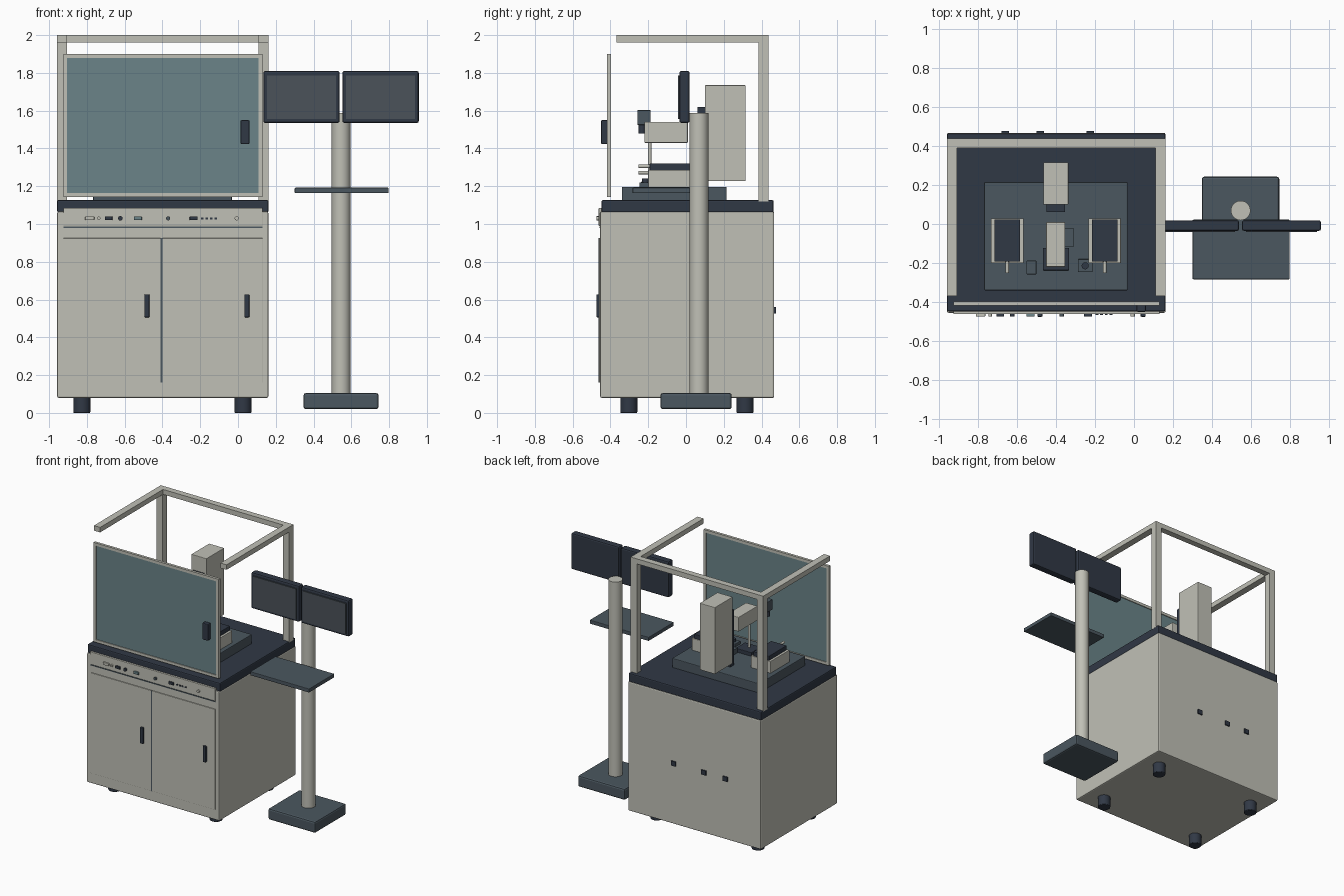
import bpy
import bmesh
from mathutils import Vector, Matrix

default_cube = bpy.data.objects.get("Cube")
if default_cube:
    bpy.data.objects.remove(default_cube, do_unlink=True)


def make_material(name, colour):
    material = bpy.data.materials.new(name)
    material.use_nodes = True
    rgba = (*colour, 1.0)
    material.diffuse_color = rgba
    shader = next(n for n in material.node_tree.nodes if n.type == "BSDF_PRINCIPLED")
    shader.inputs["Base Color"].default_value = rgba
    shader.inputs["Roughness"].default_value = 0.6
    return material


CREAM = make_material("warm_grey_paint", (0.53, 0.53, 0.47))
NAVY = make_material("dark_navy", (0.03, 0.04, 0.06))
SLATE = make_material("slate_grey", (0.07, 0.095, 0.115))
GLASS = make_material("teal_glass", (0.145, 0.23, 0.25))
SCREEN = make_material("screen_grey", (0.07, 0.085, 0.10))


def finish(name, bm, material, bevel=0.0):
    mesh = bpy.data.meshes.new(name)
    bm.to_mesh(mesh)
    bm.free()
    mesh.materials.append(material)
    obj = bpy.data.objects.new(name, mesh)
    bpy.context.collection.objects.link(obj)
    if bevel:
        modifier = obj.modifiers.new("soft_edges", "BEVEL")
        modifier.width = bevel
        modifier.segments = 2
        modifier.limit_method = "ANGLE"
    return obj


def box(name, x, y, z, material, bevel=0.0):
    """Box from a (low, high) range on each axis."""
    ranges = (x, y, z)
    bm = bmesh.new()
    bmesh.ops.create_cube(bm, size=1)
    bmesh.ops.scale(bm, vec=[high - low for low, high in ranges], verts=bm.verts)
    bmesh.ops.translate(bm, vec=[(low + high) / 2 for low, high in ranges], verts=bm.verts)
    return finish(name, bm, material, bevel)


def rod(name, start, end, radius, material, bevel=0.0):
    """Round bar between two points."""
    start, end = Vector(start), Vector(end)
    axis = end - start
    turn = axis.to_track_quat("Z", "Y").to_matrix().to_4x4()
    bm = bmesh.new()
    bmesh.ops.create_cone(bm, cap_ends=True, segments=32, radius1=radius, radius2=radius,
                          depth=axis.length, matrix=Matrix.Translation((start + end) / 2) @ turn)
    obj = finish(name, bm, material, bevel)
    bpy.ops.object.select_all(action="DESELECT")
    obj.select_set(True)
    bpy.context.view_layer.objects.active = obj
    bpy.ops.object.shade_smooth_by_angle()
    return obj


def frame(name, x, y, z, border, material):
    """Upright rectangular border made of four bars."""
    inner_z = (z[0] + border, z[1] - border)
    box(name + "_bottom", x, y, (z[0], inner_z[0]), material)
    box(name + "_top", x, y, (inner_z[1], z[1]), material)
    box(name + "_right", (x[0], x[0] + border), y, inner_z, material)
    box(name + "_left", (x[1] - border, x[1]), y, inner_z, material)


# Cabinet, worktop and feet
WIDTH = (-0.957, 0.161)
FACE = (-0.925, 0.13)
box("cabinet_body", WIDTH, (-0.455, 0.467), (0.08, 1.065), CREAM, 0.008)
box("worktop", WIDTH, (-0.447, 0.464), (1.06, 1.127), NAVY, 0.008)
for side, x in (("right", -0.827), ("left", 0.027)):
    for end, y in (("front", -0.303), ("back", 0.313)):
        rod(f"{end}_{side}_foot", (x, y, 0), (x, y, 0.09), 0.045, NAVY, 0.004)

# Doors, seams and handles
SEAM = -0.405
box("right_door", (FACE[0], SEAM), (-0.461, -0.45), (0.16, 0.925), CREAM, 0.002)
box("left_door", (SEAM, FACE[1]), (-0.461, -0.45), (0.16, 0.925), CREAM, 0.002)
box("door_seam", (SEAM - 0.004, SEAM + 0.004), (-0.462, -0.455), (0.16, 0.925), SLATE)
box("panel_seam", FACE, (-0.459, -0.452), (0.979, 0.986), SLATE)
for side, x in (("right", -0.482), ("left", 0.047)):
    box(f"{side}_door_handle", (x - 0.013, x + 0.013), (-0.475, -0.455), (0.506, 0.628), NAVY, 0.004)

# Control panel with buttons
box("control_panel", FACE, (-0.462, -0.44), (0.99, 1.084), CREAM, 0.002)
Z = 1.03
for name, x, half, material in (
        ("power_switch", -0.785, 0.024, CREAM), ("data_port", -0.685, 0.02, NAVY),
        ("status_display", -0.53, 0.021, GLASS), ("socket", -0.235, 0.021, NAVY)):
    box(name, (x - half, x + half), (-0.474, -0.46), (Z - 0.01, Z + 0.01), material, 0.003)
for name, x, radius, material in (
        ("round_cream_button", -0.737, 0.009, CREAM), ("round_dark_button", -0.623, 0.012, NAVY),
        ("round_port", -0.37, 0.011, SLATE), ("lock", -0.007, 0.011, CREAM)):
    rod(name, (x, -0.474, Z), (x, -0.46, Z), radius, material)
for i in range(4):
    x = -0.19 + 0.024 * i
    box(f"indicator_{i}", (x - 0.007, x + 0.007), (-0.466, -0.46), (Z - 0.006, Z + 0.004), NAVY)

# Rear connectors
for i, x in enumerate((-0.66, -0.48, -0.225)):
    box(f"rear_connector_{i}", (x - 0.019, x + 0.019), (0.46, 0.476), (0.525, 0.56), NAVY)

# Overhead frame: two back posts, two side rails, one back rail
BAR = 0.052
for side, x in (("right", WIDTH[0]), ("left", WIDTH[1] - BAR)):
    box(f"{side}_post", (x, x + BAR), (0.385, 0.437), (1.12, 1.965), CREAM)
    box(f"{side}_rail", (x, x + BAR), (-0.368, 0.437), (1.962, 2.0), CREAM)
box("back_rail", (WIDTH[0] + BAR, WIDTH[1] - BAR), (0.39, 0.437), (1.962, 2.0), CREAM)

# Front window
frame("window_frame", FACE, (-0.418, -0.398), (1.143, 1.9), 0.021, CREAM)
box("window_glass", (-0.905, 0.11), (-0.412, -0.404), (1.163, 1.88), GLASS)
box("window_handle", (0.013, 0.061), (-0.45, -0.415), (1.423, 1.55), NAVY, 0.006)

# Stage plate and tower
box("stage_plate", (-0.767, -0.033), (-0.34, 0.215), (1.12, 1.197), SLATE, 0.005)
box("tower", (-0.464, -0.336), (0.1, 0.315), (1.227, 1.735), CREAM, 0.003)
box("tower_slide", (-0.448, -0.352), (0.062, 0.105), (1.197, 1.62), NAVY)

# Central arm, probe and specimen holder
box("arm", (-0.45, -0.352), (-0.22, 0.01), (1.43, 1.54), CREAM, 0.004)
rod("probe", (-0.4, -0.192, 1.22), (-0.4, -0.192, 1.44), 0.009, CREAM)
box("specimen_holder", (-0.466, -0.332), (-0.237, -0.122), (1.19, 1.225), NAVY, 0.003)
box("side_bracket", (-0.353, -0.309), (-0.118, -0.02), (1.19, 1.235), SLATE)

# Side camera and joystick
box("camera_body", (-0.55, -0.5), (-0.258, -0.188), (1.525, 1.603), SLATE, 0.003)
rod("camera_lens", (-0.525, -0.233, 1.48), (-0.525, -0.233, 1.53), 0.018, NAVY)
box("joystick_base", (-0.287, -0.212), (-0.247, -0.18), (1.19, 1.22), SLATE, 0.003)
rod("joystick_knob", (-0.25, -0.214, 1.21), (-0.25, -0.214, 1.24), 0.018, NAVY)

# Pair of side carriages with adjustment knobs
for side, x in (("right", -0.649), ("left", -0.15)):
    box(f"{side}_carriage", (x - 0.083, x + 0.083), (-0.2, 0.028), (1.19, 1.287), CREAM, 0.003)
    box(f"{side}_carriage_top", (x - 0.066, x + 0.066), (-0.192, 0.023), (1.28, 1.32), NAVY, 0.003)
    for level, z in (("upper", 1.305), ("lower", 1.272)):
        rod(f"{side}_{level}_knob", (x, -0.252, z), (x, -0.18, z), 0.009, CREAM)

# Separate stand: base, pole and shelf
POLE_X, POLE_Y = 0.546, 0.069
box("stand_base", (0.347, 0.744), (-0.135, 0.242), (0.02, 0.105), SLATE, 0.012)
rod("stand_pole", (POLE_X, POLE_Y, 0.1), (POLE_X, POLE_Y, 1.588), 0.05, CREAM)
box("keyboard_shelf", (0.3, 0.797), (-0.283, 0.022), (1.163, 1.192), SLATE, 0.004)

# Twin monitors
for side, x in (("right", 0.336), ("left", 0.755)):
    box(f"{side}_monitor", (x - 0.202, x + 0.202), (-0.035, 0.019), (1.535, 1.81), NAVY, 0.01)
    box(f"{side}_screen", (x - 0.182, x + 0.182), (-0.042, -0.033), (1.555, 1.787), SCREEN)
